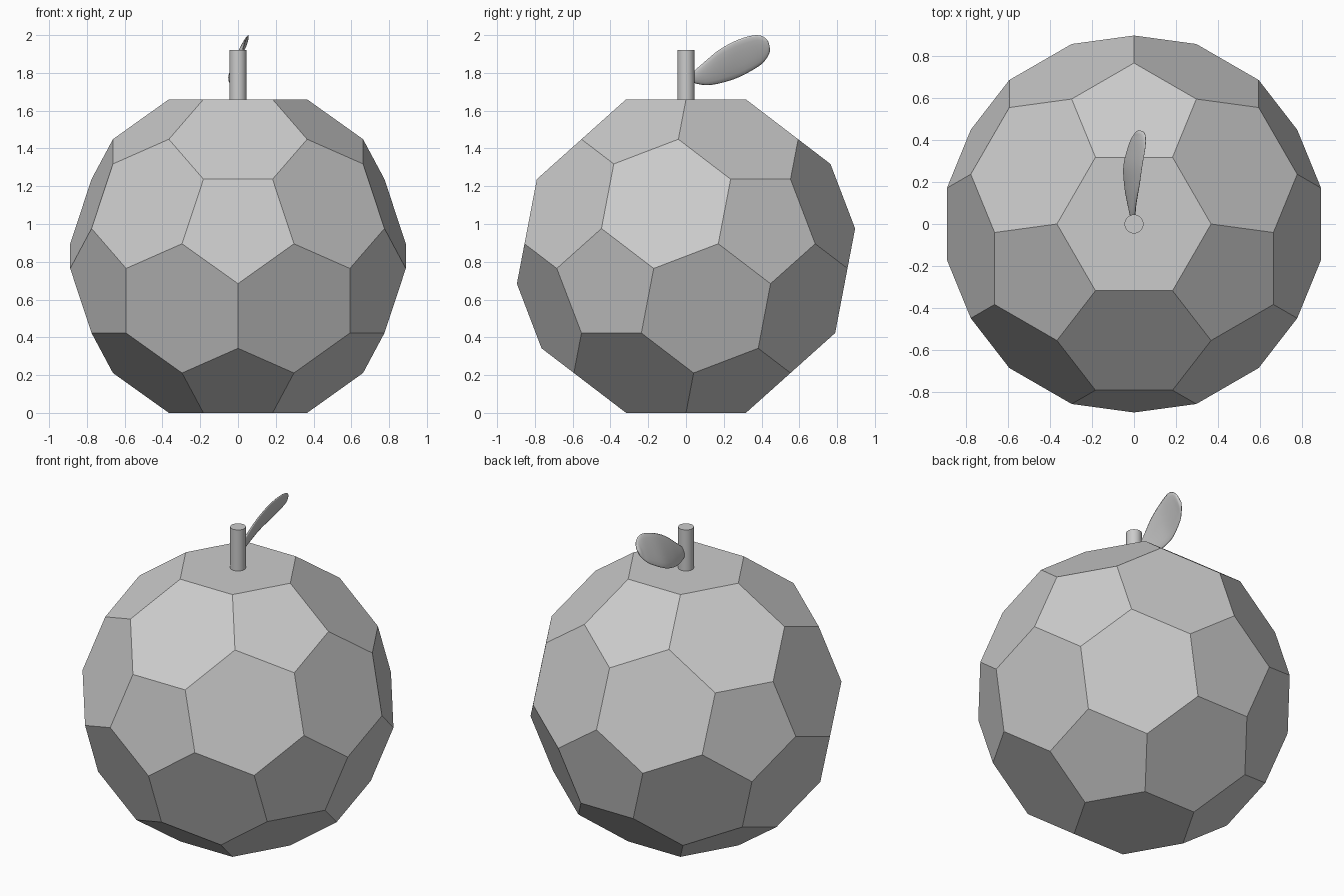
import bpy, bmesh, math
from mathutils import Vector, Matrix

if "Cube" in bpy.data.objects:
    bpy.data.objects.remove(bpy.data.objects["Cube"])

HEIGHT = 1.66
EDGE = HEIGHT / 2 / 2.26728      # panel edge of a truncated icosahedron


def finish(name, bm):
    bmesh.ops.recalc_face_normals(bm, faces=bm.faces)
    mesh = bpy.data.meshes.new(name)
    bm.to_mesh(mesh)
    bm.free()
    ob = bpy.data.objects.new(name, mesh)
    bpy.context.collection.objects.link(ob)
    return ob


# Body: icosahedron cut at one third of every edge, hexagon facing up
ico = bmesh.new()
bmesh.ops.create_icosphere(ico, subdivisions=1, radius=1)
ico.faces.ensure_lookup_table()
face = ico.faces[0]
up = face.calc_center_median().normalized()
side = face.verts[0].co - up * face.verts[0].co.dot(up)
side.normalize()
turn = Matrix((side.cross(up), side, up))      # a pentagon sits towards +y
scale = 3 * EDGE / ico.edges[:][0].calc_length()

bm = bmesh.new()
for e in ico.edges:
    a, b = (turn @ v.co * scale for v in e.verts)
    for t in (1 / 3, 2 / 3):
        bm.verts.new(a.lerp(b, t) + Vector((0, 0, HEIGHT / 2)))
ico.free()
bmesh.ops.convex_hull(bm, input=bm.verts[:])
bmesh.ops.dissolve_limit(bm, angle_limit=math.radians(3),
                         verts=bm.verts[:], edges=bm.edges[:])
finish("fruit_body", bm)

# Stem
bpy.ops.mesh.primitive_cylinder_add(vertices=32, radius=0.045, depth=0.28,
                                    location=(0, 0, 1.78))
stem = bpy.context.object
stem.name = "stem"
bpy.ops.object.shade_smooth_by_angle()

# Leaf: thin lens sections between an upper and a lower edge
upper = [(0, .02, 1.79), (.01, .10, 1.86), (.025, .18, 1.925),
         (.04, .28, 1.977), (.055, .375, 2.0), (.05, .43, 1.975), (.02, .446, 1.92)]
lower = [(-.01, .02, 1.752), (-.03, .10, 1.735), (-.045, .18, 1.745),
         (-.05, .28, 1.777), (-.022, .385, 1.835), (0, .425, 1.875), (.018, .445, 1.915)]


def smooth(points, steps=4):
    p = [Vector(q) for q in points]
    p = [p[0]] + p + [p[-1]]
    out = []
    for i in range(1, len(p) - 2):
        a, b, c, d = p[i - 1:i + 3]
        for k in range(steps):
            t = k / steps
            out.append(0.5 * (2 * b + (c - a) * t + (2 * a - 5 * b + 4 * c - d) * t * t
                              + (3 * b - a - 3 * c + d) * t ** 3))
    return out + [p[-1]]


SIDES = 16
bm = bmesh.new()
rings = []
for u, l in zip(smooth(upper), smooth(lower)):
    mid, half = (u + l) / 2, (u - l) / 2
    normal = half.cross(Vector((0, 0.85, 0.5))).normalized()
    thick = min(0.011, half.length * 0.3)
    rings.append([bm.verts.new(mid + half * math.cos(a) + normal * thick * math.sin(a))
                  for a in (2 * math.pi * k / SIDES for k in range(SIDES))])
for r, s in zip(rings, rings[1:]):
    for k in range(SIDES):
        j = (k + 1) % SIDES
        bm.faces.new((r[k], r[j], s[j], s[k]))
bm.faces.new(rings[0])
bm.faces.new(rings[-1])
for f in bm.faces:
    f.smooth = True
finish("leaf", bm)
